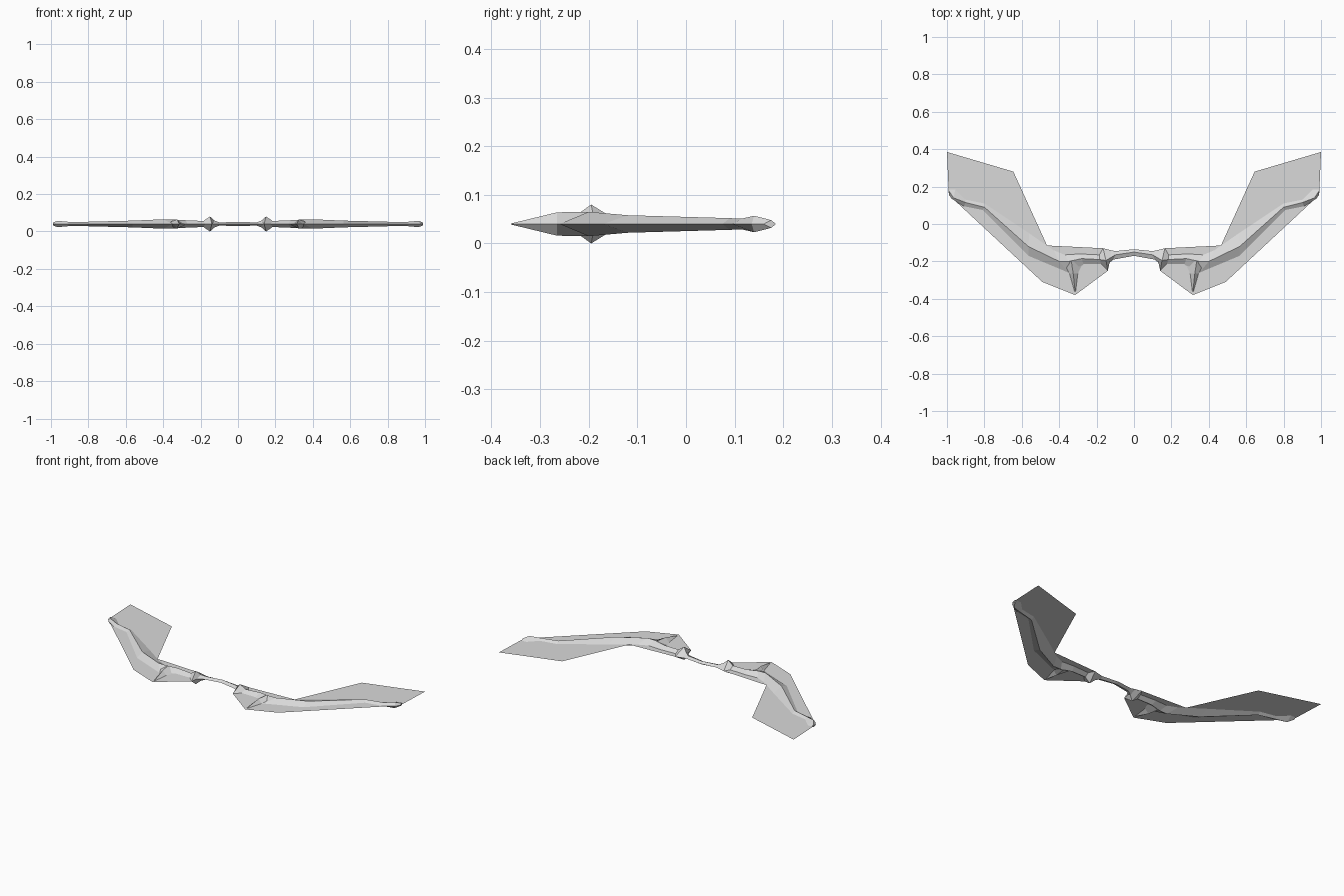
import bpy
import bmesh

MID = 0.04  # height of the flat sheet

cube = bpy.data.objects.get("Cube")
if cube:
    bpy.data.objects.remove(cube, do_unlink=True)

grey = bpy.data.materials.new("light_grey")
grey.use_nodes = True
color = (0.7, 0.7, 0.7, 1)
grey.diffuse_color = color
grey.node_tree.nodes["Principled BSDF"].inputs["Base Color"].default_value = color


def finish(name, bm):
    """Turn a one-sided mesh into an object mirrored across x."""
    mesh = bpy.data.meshes.new(name)
    bm.to_mesh(mesh)
    bm.free()
    obj = bpy.data.objects.new(name, mesh)
    bpy.context.collection.objects.link(obj)
    mesh.materials.append(grey)
    mod = obj.modifiers.new("mirror", 'MIRROR')
    mod.use_axis[0] = True
    mod.merge_threshold = 0.0005
    return obj


def loft(name, stations, cap_start=True):
    """Skin diamond sections: back edge, ridge, front edge, half height."""
    bm = bmesh.new()
    rings = []
    for back, ridge, front, h in stations:
        rings.append([bm.verts.new(p) for p in (
            (*back, MID), (*ridge, MID + h), (*front, MID), (*ridge, MID - h))])
    for a, b in zip(rings, rings[1:]):
        for i in range(4):
            j = (i + 1) % 4
            bm.faces.new((a[i], a[j], b[j], b[i]))
    bm.faces.new(rings[-1])
    if cap_start:
        bm.faces.new(rings[0][::-1])
    bmesh.ops.recalc_face_normals(bm, faces=bm.faces)
    if sum(f.normal.z * (f.calc_center_median().z - MID) for f in bm.faces) < 0:
        bmesh.ops.reverse_faces(bm, faces=bm.faces)
    return finish(name, bm)


# Limb from the central bar through shoulder, elbow and wrist
loft("wing_limb", [
    ((0, -.135), (0, -.15), (0, -.17), .010),
    ((.10, -.145), (.10, -.165), (.11, -.19), .009),
    ((.125, -.14), (.125, -.18), (.135, -.21), .018),
    ((.165, -.13), (.15, -.195), (.14, -.25), .040),
    ((.185, -.165), (.185, -.19), (.175, -.215), .016),
    ((.29, -.16), (.28, -.185), (.27, -.215), .020),
    ((.37, -.165), (.35, -.20), (.30, -.24), .024),
    ((.43, -.14), (.40, -.20), (.35, -.26), .025),
    ((.56, -.05), (.565, -.12), (.565, -.17), .018),
    ((.80, .11), (.80, .09), (.81, .075), .012),
    ((.90, .13), (.90, .115), (.91, .095), .011),
    ((.955, .185), (.965, .14), (.975, .135), .017),
    ((.985, .185), (.988, .175), (.99, .16), .008),
], cap_start=False)

# Pointed spur at the elbow
loft("elbow_spur", [
    ((.39, -.21), (.335, -.20), (.27, -.20), .025),
    ((.345, -.265), (.325, -.265), (.30, -.265), .024),
    ((.318, -.36), (.315, -.36), (.312, -.36), .001),
])

# Flat wing sheet
bm = bmesh.new()
outline = [(.16, -.13), (.14, -.25), (.315, -.38), (.49, -.31),
           (.99, .155), (1, .385), (.645, .28), (.465, -.115)]
bm.faces.new([bm.verts.new((x, y, MID)) for x, y in outline])
bmesh.ops.triangulate(bm, faces=bm.faces)
finish("wing_sheet", bm)
